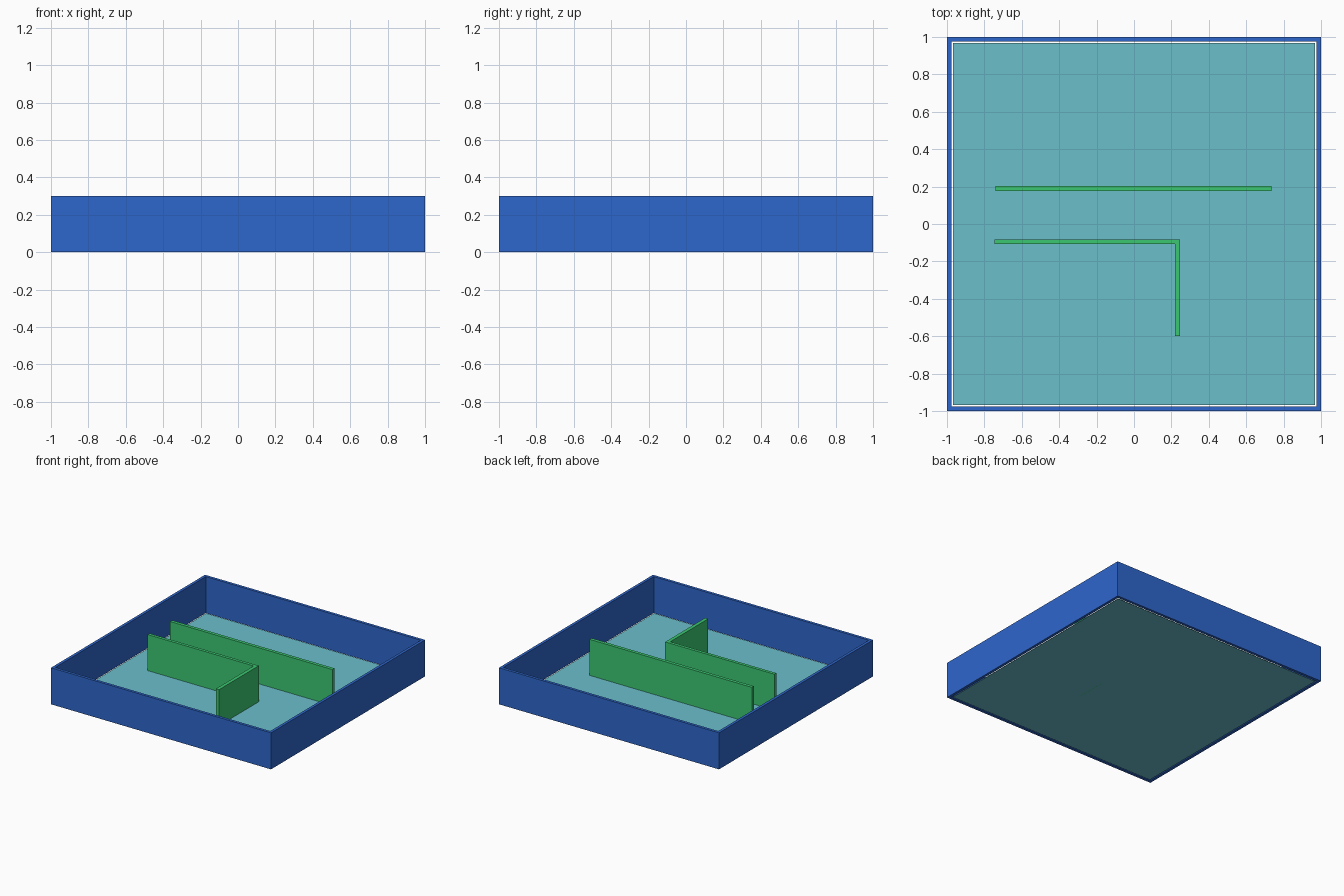
import bpy

cube = bpy.data.objects.get("Cube")
if cube:
    bpy.data.objects.remove(cube, do_unlink=True)


def make_material(name, rgb):
    mat = bpy.data.materials.new(name)
    mat.use_nodes = True
    color = (*rgb, 1.0)
    mat.diffuse_color = color
    mat.node_tree.nodes["Principled BSDF"].inputs["Base Color"].default_value = color
    return mat


def box(name, x, y, z, mat):
    """Axis-aligned box from (min, max) spans."""
    spans = (x, y, z)
    bpy.ops.mesh.primitive_cube_add(size=1, location=[sum(s) / 2 for s in spans])
    obj = bpy.context.object
    obj.name = name
    obj.scale = [s[1] - s[0] for s in spans]
    bpy.ops.object.transform_apply(location=False, rotation=False, scale=True)
    obj.data.materials.append(mat)
    return obj


blue = make_material("wall blue", (0.027, 0.133, 0.60))
green = make_material("divider green", (0.044, 0.57, 0.165))
aqua = make_material("floor aqua", (0.146, 0.52, 0.60))

HEIGHT = (0, 0.3)
INNER = 0.977

# Floor panel, with a narrow gap to the outer walls
FLOOR = (-0.968, 0.968)
box("floor", FLOOR, FLOOR, (0, 0.004), aqua)

# Outer walls
for name, side in (("front", -1), ("back", 1)):
    box(name + "_wall", (-1, 1), sorted((side * INNER, side)), HEIGHT, blue)
for name, side in (("right", -1), ("left", 1)):
    box(name + "_wall", sorted((side * INNER, side)), (-INNER, INNER), HEIGHT, blue)

# Inner dividers: one long, and two meeting in a corner
box("long_divider", (-0.74, 0.735), (0.176, 0.203), HEIGHT, green)
box("short_divider", (-0.745, 0.218), (-0.108, -0.083), HEIGHT, green)
box("cross_divider", (0.218, 0.247), (-0.6, -0.083), HEIGHT, green)
